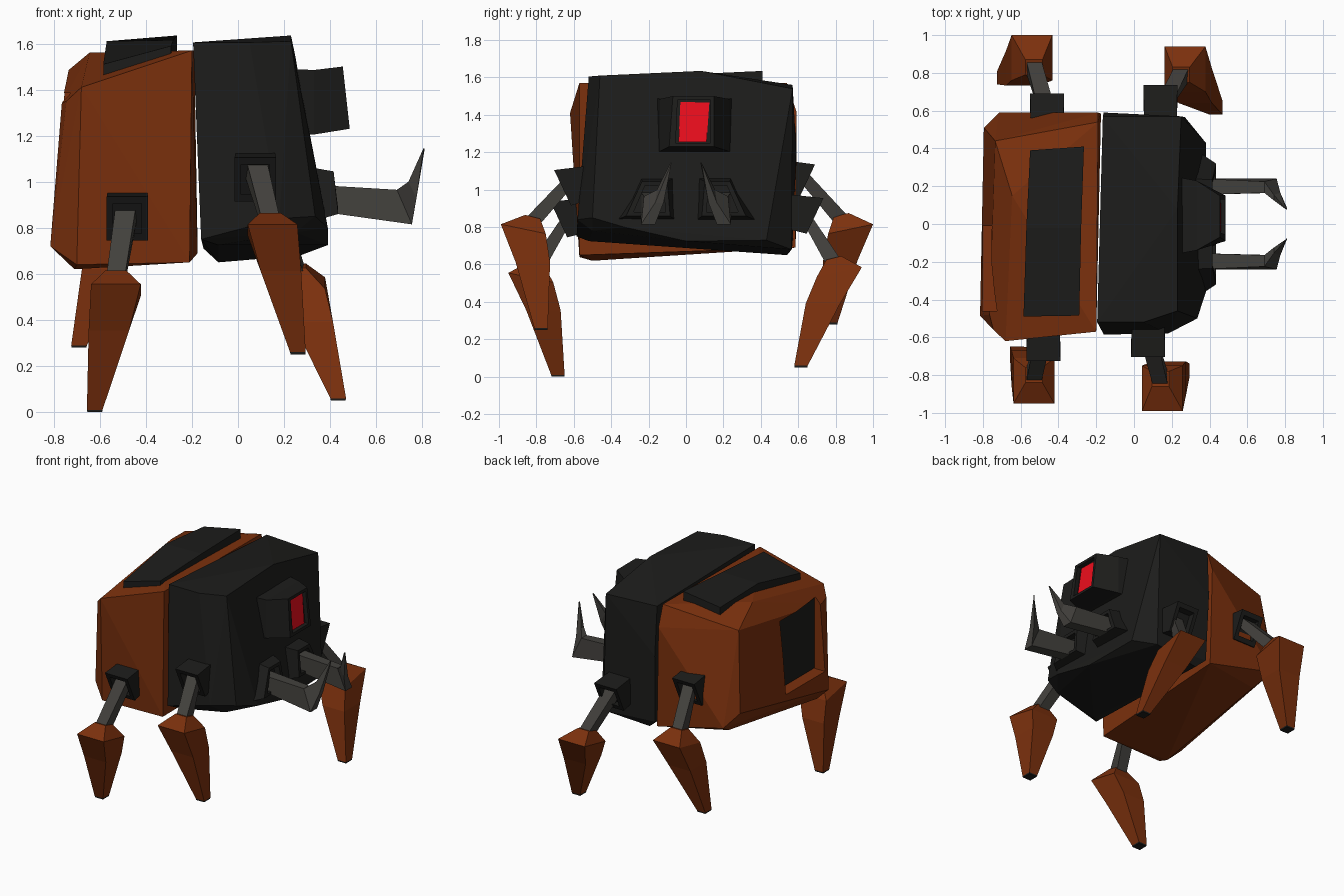
import bpy, bmesh
from mathutils import Vector as V

if "Cube" in bpy.data.objects:
    bpy.data.objects.remove(bpy.data.objects["Cube"])


def material(name, r, g, b):
    m = bpy.data.materials.new(name)
    m.diffuse_color = (r, g, b, 1)
    m.use_nodes = True
    m.node_tree.nodes["Principled BSDF"].inputs["Base Color"].default_value = m.diffuse_color
    return m


ORANGE = material("orange", 0.2, 0.03, 0.004)
DARK = material("dark", 0.012, 0.012, 0.011)
STEEL = material("steel", 0.055, 0.052, 0.046)
RED = material("red", 0.85, 0.004, 0.012)


def finish(name, bm, mat):
    bmesh.ops.remove_doubles(bm, verts=bm.verts, dist=0.0005)
    bmesh.ops.recalc_face_normals(bm, faces=bm.faces)
    mesh = bpy.data.meshes.new(name)
    bm.to_mesh(mesh)
    bm.free()
    ob = bpy.data.objects.new(name, mesh)
    bpy.context.collection.objects.link(ob)
    mesh.materials.append(mat)
    return ob


def hull(name, points, mat):
    bm = bmesh.new()
    verts = [bm.verts.new(p) for p in points]
    res = bmesh.ops.convex_hull(bm, input=verts)
    junk = {g for g in res["geom_interior"] + res["geom_unused"] if isinstance(g, bmesh.types.BMVert)}
    bmesh.ops.delete(bm, geom=list(junk), context='VERTS')
    bmesh.ops.dissolve_limit(bm, angle_limit=0.06, verts=bm.verts, edges=bm.edges)
    return finish(name, bm, mat)


def ring(c, u, v):
    c, u, v = V(c), V(u), V(v)
    return [c + u + v, c - u + v, c - u - v, c + u - v]


def loft(name, rings, mat):
    bm = bmesh.new()
    rs = [[bm.verts.new(p) for p in r] for r in rings]
    for a, b in zip(rs, rs[1:]):
        for i in range(4):
            j = (i + 1) % 4
            bm.faces.new((a[i], a[j], b[j], b[i]))
    bm.faces.new(rs[0][::-1])
    bm.faces.new(rs[-1])
    return finish(name, bm, mat)


def box(name, lo, hi, mat):
    c, h = (V(lo) + V(hi)) / 2, (V(hi) - V(lo)) / 2
    u, v = (h.x, 0, 0), (0, h.y, 0)
    return loft(name, [ring((c.x, c.y, lo[2]), u, v), ring((c.x, c.y, hi[2]), u, v)], mat)


# rear body shell with chamfered back
rear = hull("rear_body", [
    (-.21, -.57, .65), (-.175, .585, .69), (-.19, .54, 1.57), (-.2, -.57, 1.57), (-.19, .59, 1.42),
    (-.68, -.62, 1.41), (-.70, -.57, .64), (-.765, -.48, 1.34), (-.745, -.56, 1.35),
    (-.815, -.485, .72), (-.795, .51, .92), (-.715, .59, .82), (-.735, .44, 1.485),
    (-.645, .15, 1.56), (-.2, 0, 1.575), (-.71, -.5, .62), (-.66, .45, .74)], ORANGE)

# recessed back hatch, set to one side
cutter = box("hatch_cutter", (-.95, -.46, .86), (-.70, -.01, 1.385), ORANGE)
cutter.hide_render = True
cutter.hide_viewport = True
mod = rear.modifiers.new("hatch", 'BOOLEAN')
mod.operation = 'DIFFERENCE'
mod.object = cutter
box("hatch_panel", (-.72, -.455, .865), (-.69, -.015, 1.38), DARK)

# bent plate on the rear roof
t = V((0, 0, .09))
rows = [((-.585, -.49, 1.51), (-.29, -.485, 1.59)),
        ((-.57, -.02, 1.61), (-.28, -.02, 1.615)),
        ((-.55, .39, 1.585), (-.265, .41, 1.635))]
loft("roof_plate", [[V(a), V(b), V(b) - t, V(a) - t] for a, b in rows], DARK)

# front body
hull("front_body", [
    (-.195, -.52, 1.605), (-.165, .57, 1.56), (-.16, .59, 1.2),
    (-.16, -.585, .75), (-.15, .57, .71), (-.085, -.52, .725), (-.085, .54, .65),
    (.23, .08, 1.635), (.05, -.52, 1.605), (.23, -.46, 1.61), (.25, .57, 1.54),
    (.18, -.58, .84), (.335, -.50, .85), (.39, -.33, .80), (.39, 0, .725),
    (.38, .43, .73), (.27, .565, .68), (.25, -.50, .78)], DARK)

# eye housing and lens
Y, Z = V((0, 1, 0)), V((0, 0, 1))
loft("eye_housing", [ring((.22, .045, 1.345), Y * .205, Z * .145),
                     ring((.33, .045, 1.345), Y * .185, Z * .14),
                     [V((.455, .15, 1.50)), V((.455, -.07, 1.50)), V((.485, -.09, 1.23)), V((.485, .15, 1.23))],
                     [V((.457, .13, 1.48)), V((.457, -.045, 1.48)), V((.482, -.055, 1.25)), V((.482, .13, 1.25))],
                     [V((.427, .13, 1.48)), V((.427, -.045, 1.48)), V((.452, -.055, 1.25)), V((.452, .13, 1.25))]], DARK)
loft("eye_lens", [[V((x, .125, 1.465)), V((x, -.03, 1.47)), V((x + .025, -.04, 1.255)), V((x + .025, .11, 1.255))]
                  for x in (.40, .435)], RED)

# mandibles in their trapezoid sockets
for side, s in (("left", 1), ("right", -1)):
    def quad(x, low, high, z0, z1, lean):
        return [V((x, s * low[1], z0)), V((x, s * low[0], z0)),
                V((x - lean, s * high[0], z1)), V((x - lean, s * high[1], z1))]
    loft(side + "_mandible_socket", [
        quad(.33, (.05, .39), (.05, .24), .83, 1.07, .06),
        quad(.435, (.085, .32), (.10, .235), .86, 1.045, .02),
        quad(.435, (.11, .28), (.12, .22), .88, 1.02, .02),
        quad(.39, (.11, .28), (.12, .22), .88, 1.02, .02)], DARK)
    y0, y1 = s * .155, s * .24
    loft(side + "_mandible", [
        [V((.36, y0, .87)), V((.36, y1, .87)), V((.36, y1, .985)), V((.36, y0, .985))],
        [V((.755, s * .165, .815)), V((.755, y1, .815)), V((.69, s * .225, .965)), V((.69, s * .165, .965))],
        [V((.775, s * .12, .93)), V((.775, s * .165, .93)), V((.74, s * .155, 1.0)), V((.74, s * .125, 1.0))],
        ring((.808, s * .08, 1.145), (.003, 0, 0), (0, .003, 0))], STEEL)

# legs: socket centre, strut end, knee centre, foot
legs = {
    "right_rear": ((-.48, -.68, .84), (-.53, -.80, .58), (-.53, -.83, .53), (-.622, -.685, 0)),
    "right_front": ((.075, -.66, 1.01), (.14, -.82, .83), (.15, -.87, .79), (.26, -.775, .25)),
    "left_rear": ((-.46, .645, 1.04), (-.53, .83, .84), (-.54, .88, .79), (-.69, .775, .28)),
    "left_front": ((.14, .69, .86), (.25, .79, .61), (.27, .82, .56), (.435, .615, .05)),
}
X = V((1, 0, 0))
for name, (sock, top, knee, foot) in legs.items():
    s = 1 if sock[1] > 0 else -1
    end, top, knee, foot = V(sock), V(top), V(knee), V(foot)
    tilt = Z * .095 + Y * s * .045
    inner = tilt * .68
    root = V((end.x, s * .50, end.z + .03))
    loft(name + "_leg_socket", [ring(root, X * .085, Z * .09), ring(end, X * .09, tilt),
                                ring(end, X * .062, inner),
                                ring(end - Y * s * .05, X * .062, inner)], DARK)
    start = V((end.x, s * .60, end.z + .06))
    loft(name + "_leg_strut", [ring(start, X * .045, Z * .045), ring(top, X * .04, Z * .02 + Y * s * .035)], STEEL)
    cap = top + Z * .025
    # widest ring of the shin leans down towards the body
    wide = ring(knee, X * .108, Y * s * .12 + Z * .025)
    low = knee.lerp(foot, .33) - Y * s * .02
    shin_end = foot + Z * .01
    loft(name + "_shin", [ring(cap, X * .045, Y * s * .04 + Z * .01), wide,
                          ring(low, X * .088, Y * s * .092),
                          ring(shin_end, X * .034, Y * s * .036)], ORANGE)
    loft(name + "_foot", [ring(shin_end, X * .034, Y * s * .036), ring(foot, X * .032, Y * s * .034)], DARK)
